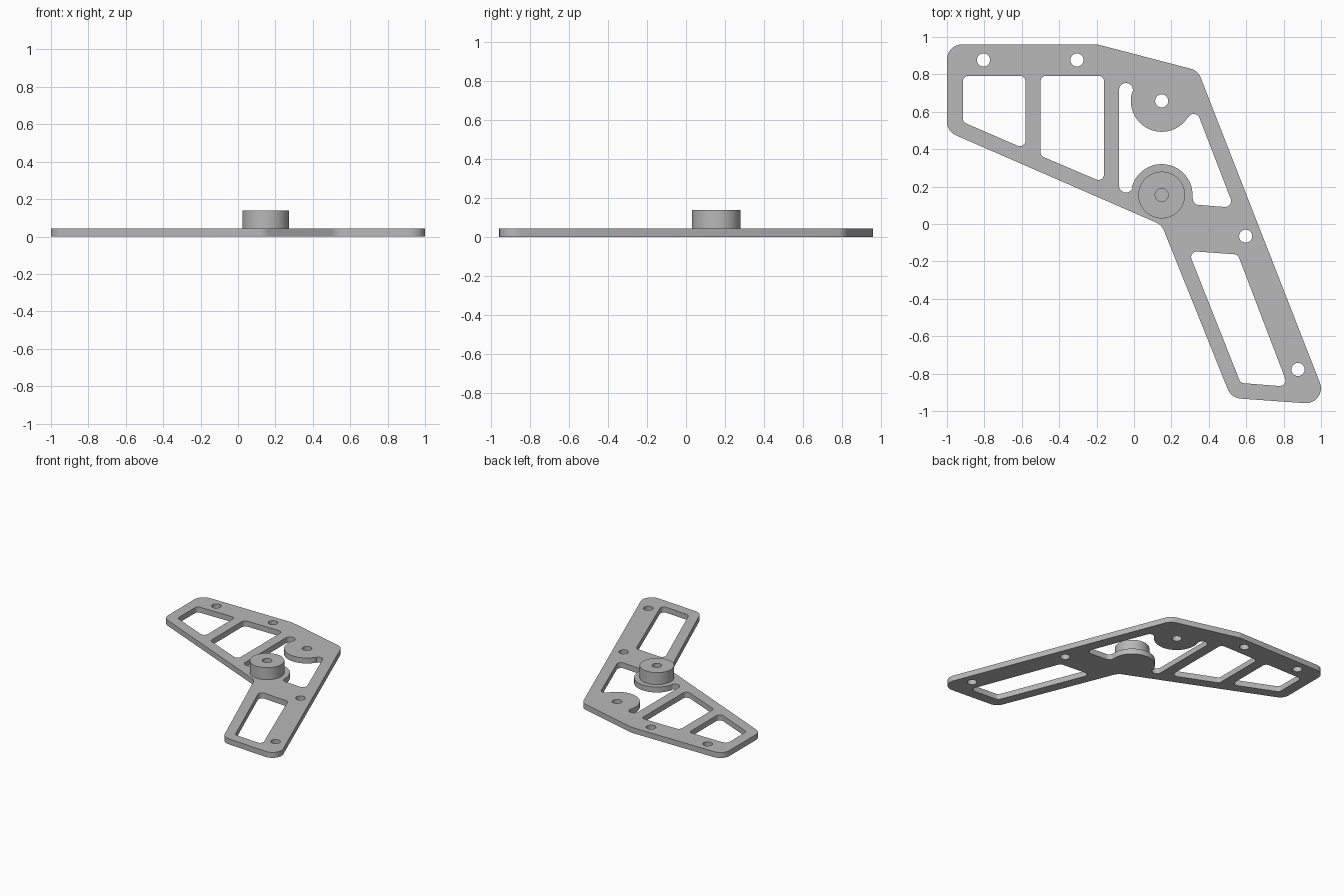
import bpy, bmesh
from math import sin, cos, tan, radians, pi
from mathutils import Vector

cube = bpy.data.objects.get("Cube")
if cube:
    bpy.data.objects.remove(cube)

grey = bpy.data.materials.new("plain_grey")
grey.use_nodes = True
grey.diffuse_color = (0.48, 0.48, 0.48, 1)
grey.node_tree.nodes["Principled BSDF"].inputs["Base Color"].default_value = (0.48, 0.48, 0.48, 1)


def arc(x, y, r, start, end, steps=12):
    """Points along an arc, angles in degrees."""
    angles = [radians(start + (end - start) * i / steps) for i in range(steps + 1)]
    return [(x + r * cos(a), y + r * sin(a)) for a in angles]


def circle(x, y, r, steps=48):
    return arc(x, y, r, 0, 360, steps)[:-1]


def rounded(corners, r, steps=8):
    """Closed polygon with every corner filleted to radius r."""
    pts = [Vector(c) for c in corners]
    out = []
    for i, p in enumerate(pts):
        a = (pts[i - 1] - p).normalized()
        b = (pts[(i + 1) % len(pts)] - p).normalized()
        half = a.angle(b) / 2
        centre = p + (a + b).normalized() * (r / sin(half))
        u = p + a * (r / tan(half)) - centre
        v = p + b * (r / tan(half)) - centre
        sweep = pi - 2 * half
        for k in range(steps + 1):
            t = k / steps
            w = (u * sin((1 - t) * sweep) + v * sin(t * sweep)) / sin(sweep)
            out.append(tuple(centre + w))
    return out


def extrude_loops(name, loops, bottom, top):
    """Solid from an outer loop and hole loops, extruded in z."""
    curve = bpy.data.curves.new(name + "_profile", "CURVE")
    curve.dimensions = "2D"
    curve.fill_mode = "BOTH"
    curve.extrude = (top - bottom) / 2
    for loop in loops:
        spline = curve.splines.new("POLY")
        spline.points.add(len(loop) - 1)
        for point, (x, y) in zip(spline.points, loop):
            point.co = (x, y, 0, 1)
        spline.use_cyclic_u = True
    temp = bpy.data.objects.new(name + "_profile", curve)
    bpy.context.collection.objects.link(temp)
    graph = bpy.context.evaluated_depsgraph_get()
    mesh = bpy.data.meshes.new_from_object(temp.evaluated_get(graph))
    bpy.data.objects.remove(temp)
    bm = bmesh.new()
    bm.from_mesh(mesh)
    bmesh.ops.remove_doubles(bm, verts=bm.verts, dist=0.0001)
    bmesh.ops.translate(bm, verts=bm.verts, vec=(0, 0, (top + bottom) / 2))
    bmesh.ops.recalc_face_normals(bm, faces=bm.faces)
    bm.to_mesh(mesh)
    bm.free()
    mesh.materials.clear()
    mesh.materials.append(grey)
    obj = bpy.data.objects.new(name, mesh)
    bpy.context.collection.objects.link(obj)
    bpy.ops.object.select_all(action="DESELECT")
    obj.select_set(True)
    bpy.context.view_layer.objects.active = obj
    bpy.ops.object.shade_smooth_by_angle(angle=radians(30))
    return obj


# Plate outline
outline = rounded([(-1, 0.96), (-0.195, 0.96), (0.342, 0.82), (1.04, -0.967),
                   (0.52, -0.93), (0.148, -0.005), (-1, 0.495)], 0.08)

# Straight-sided windows
windows = [
    rounded([(-0.915, 0.792), (-0.58, 0.792), (-0.58, 0.4), (-0.915, 0.545)], 0.03),
    rounded([(-0.5, 0.792), (-0.16, 0.792), (-0.16, 0.22), (-0.5, 0.365)], 0.03),
    rounded([(0.29, -0.144), (0.555, -0.163), (0.825, -0.87), (0.57, -0.85)], 0.03),
]

# Central window that wraps around the two round hubs
hub_x, upper_y, lower_y, hub_r = 0.148, 0.658, 0.155, 0.165
centre_window = (
    arc(-0.043, 0.717, 0.037, 180, -17)
    + arc(hub_x, upper_y, hub_r, 163, 329, 32)
    + arc(0.32, 0.556, 0.032, 149, 21)
    + arc(0.487, 0.123, 0.032, 21, -94)
    + arc(0.347, 0.134, 0.032, -94, -186)
    + arc(hub_x, lower_y, hub_r, -6, 165, 32)
    + arc(-0.043, 0.205, 0.037, -15, -180)
)

# Bolt holes
hole_r = 0.035
holes = [circle(x, y, hole_r) for x, y in
         [(-0.805, 0.877), (-0.305, 0.877), (hub_x, upper_y), (0.597, -0.065), (0.877, -0.778)]]

plate_top = 0.044
extrude_loops("plate", [outline, centre_window] + windows + holes, 0, plate_top)

# Raised boss with a blind bore on the lower hub
extrude_loops("boss", [circle(hub_x, lower_y, 0.125, 64), circle(hub_x, lower_y, hole_r)],
              plate_top, 0.14)
